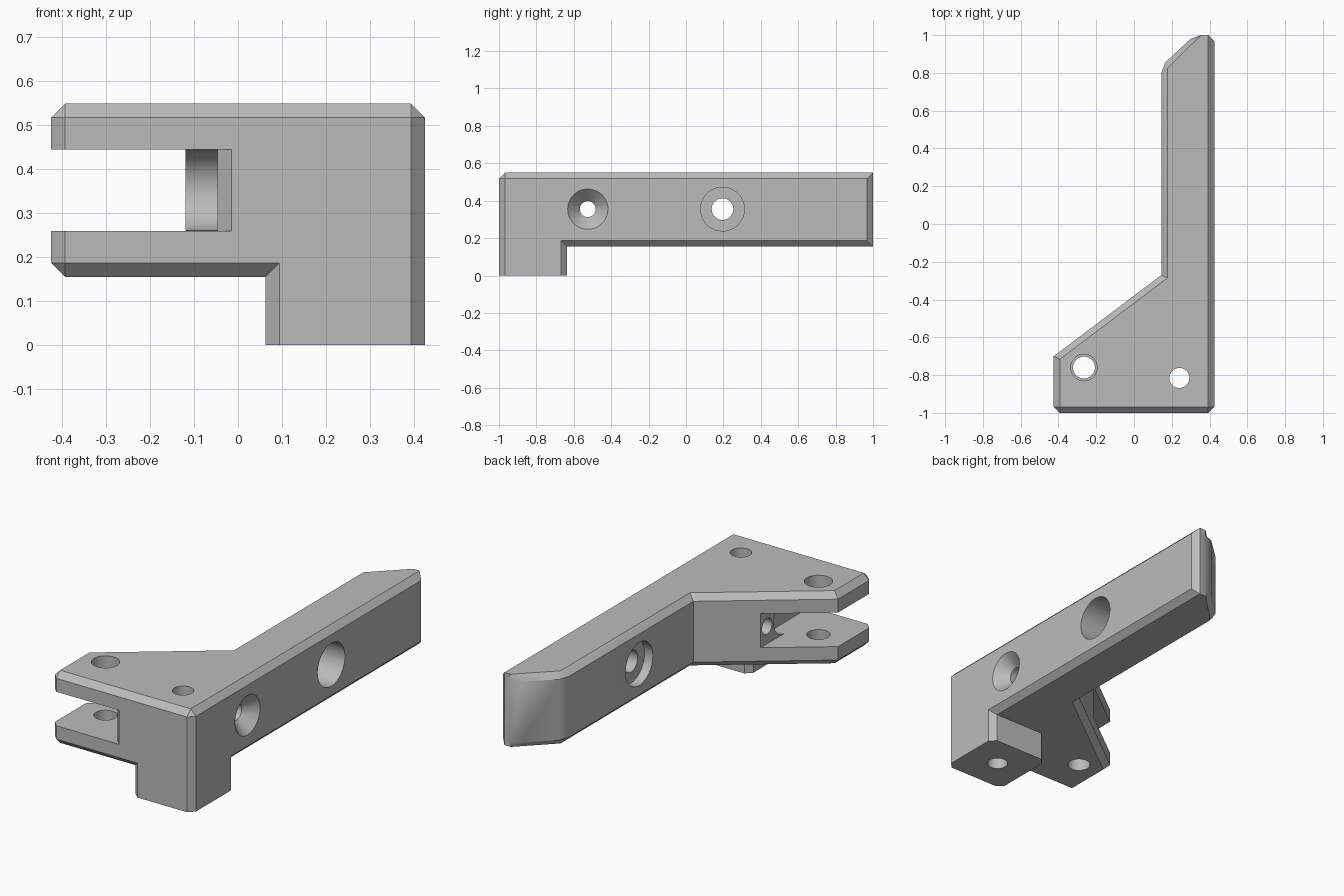
import bpy, bmesh, math
from mathutils import Matrix, Vector

cube = bpy.data.objects.get("Cube")
if cube:
    bpy.data.objects.remove(cube, do_unlink=True)

grey = bpy.data.materials.new("plain grey")
grey.use_nodes = True
COLOUR = (0.5, 0.5, 0.5, 1)
grey.diffuse_color = COLOUR
grey.node_tree.nodes["Principled BSDF"].inputs["Base Color"].default_value = COLOUR


def finish(name, bm):
    bmesh.ops.remove_doubles(bm, verts=bm.verts, dist=0.0005)
    bmesh.ops.recalc_face_normals(bm, faces=bm.faces)
    mesh = bpy.data.meshes.new(name)
    bm.to_mesh(mesh)
    bm.free()
    mesh.materials.append(grey)
    obj = bpy.data.objects.new(name, mesh)
    bpy.context.collection.objects.link(obj)
    return obj


def loft(name, rings):
    """Solid through stacked outlines: list of (outline, z)."""
    bm = bmesh.new()
    loops = [[bm.verts.new((x, y, z)) for x, y in pts] for pts, z in rings]
    n = len(loops[0])
    for a, b in zip(loops, loops[1:]):
        for i in range(n):
            j = (i + 1) % n
            bm.faces.new((a[i], a[j], b[j], b[i]))
    bm.faces.new(loops[0][::-1])
    bm.faces.new(loops[-1])
    return finish(name, bm)


def rod(name, start, end, r1, r2=None):
    """Round cutter, straight or tapered, between two points."""
    start, end = Vector(start), Vector(end)
    axis = end - start
    spin = Vector((0, 0, 1)).rotation_difference(axis).to_matrix().to_4x4()
    bm = bmesh.new()
    bmesh.ops.create_cone(bm, cap_ends=True, segments=64, radius1=r1,
                          radius2=r1 if r2 is None else r2, depth=axis.length,
                          matrix=Matrix.Translation((start + end) / 2) @ spin)
    return finish(name, bm)


def combine(target, tool, operation):
    mod = target.modifiers.new(tool.name, 'BOOLEAN')
    mod.operation, mod.solver, mod.object = operation, 'EXACT', tool
    bpy.context.view_layer.objects.active = target
    bpy.ops.object.modifier_apply(modifier=mod.name)
    bpy.data.objects.remove(tool, do_unlink=True)


# Bracket body: angled arm outline with chamfered top and bottom rims
outer = [(-.393, -1), (.393, -1), (.425, -.968), (.425, .968), (.393, 1), (.355, 1),
         (.3, .98), (.165, .855), (.145, .8), (.145, -.27), (-.425, -.7), (-.425, -.968)]
inner = [(-.393, -.968), (.393, -.968), (.393, -.968), (.393, 1), (.393, 1), (.355, 1),
         (.3, .946), (.2, .848), (.177, .825), (.177, -.286), (-.393, -.716), (-.393, -.968)]
body = loft("bracket_body", [(inner, .155), (outer, .187), (outer, .518), (inner, .55)])

# Foot block below the front corner, with chamfered upright edges
x0, x1, y0, y1, c = .062, .425, -1, -.635, .032
foot = [(x0 + c, y0), (x1 - c, y0), (x1, y0 + c), (x1, y1 - c),
        (x1 - c, y1), (x0 + c, y1), (x0, y1 - c), (x0, y0 + c)]
combine(body, loft("foot_block", [(foot, 0), (foot, .22)]), 'UNION')

# Side slot with a rounded step at its inner end
slot = [(-.6, -1.1), (.085, -1.1), (-.047, -.968), (-.047, -.675),
        (-.12, -.675), (-.12, -.3), (-.6, -.3)]
combine(body, loft("slot", [(slot, .26), (slot, .445)]), 'DIFFERENCE')
combine(body, rod("slot_round", (-.25, -.675, .3525), (-.047, -.675, .3525), .092), 'DIFFERENCE')

# Pivot hole (wider through the upper fork) and foot hole
cutters = [
    rod("pivot_hole_upper", (-.265, -.76, .4), (-.265, -.76, .7), .07),
    rod("pivot_hole_lower", (-.265, -.76, .05), (-.265, -.76, .35), .058),
    rod("foot_hole", (.24, -.815, -.1), (.24, -.815, .7), .053),
]
# Countersunk cross hole into the slot
y, z = -.525, .355
cutters += [rod("cross_hole", (-.3, y, z), (.6, y, z), .0425),
            rod("countersink", (.36, y, z), (.445, y, z), .0425, .1275)]
# Arm hole, counterbored from both sides
y = .195
cutters += [rod("arm_hole", (0, y, z), (.6, y, z), .058),
            rod("deep_counterbore", (.255, y, z), (.6, y, z), .117),
            rod("shallow_counterbore", (0, y, z), (.195, y, z), .117)]
for cutter in cutters:
    combine(body, cutter, 'DIFFERENCE')

# Smooth the bores, keep the chamfers crisp
bpy.ops.object.select_all(action='DESELECT')
body.select_set(True)
bpy.context.view_layer.objects.active = body
bpy.ops.object.shade_smooth_by_angle(angle=math.radians(30))
